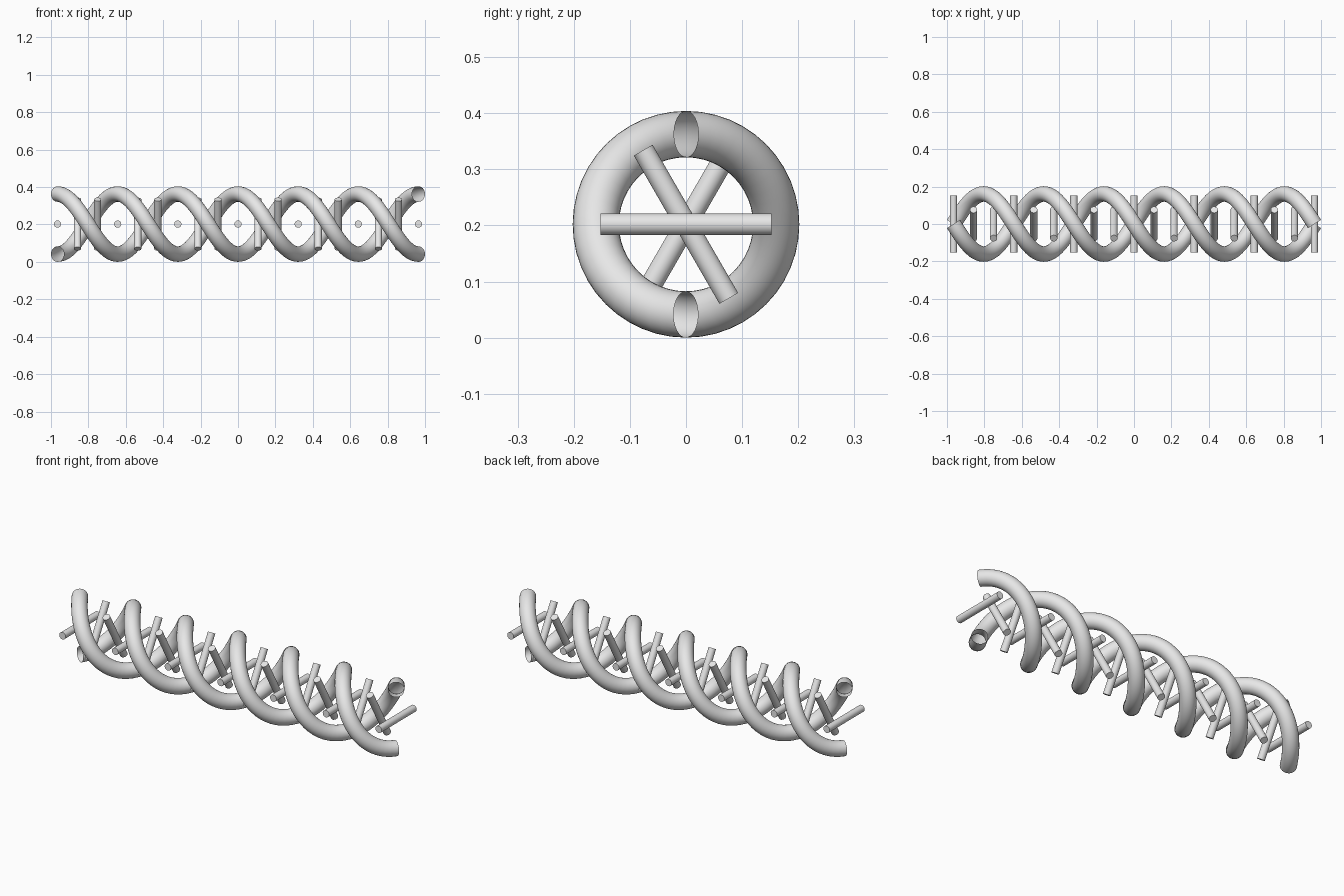
import bpy, bmesh, math
from mathutils import Vector

if "Cube" in bpy.data.objects:
    bpy.data.objects.remove(bpy.data.objects["Cube"])

HALF = 0.965      # half length of the helix axis
TURNS = 3
R = 0.1607        # helix radius
TUBE = 0.0413     # strand thickness (radius)
CZ = R + TUBE     # axis height
STEPS, SIDES = 48 * TURNS, 32

grey = bpy.data.materials.new("light grey")
grey.diffuse_color = (0.8, 0.8, 0.8, 1)
grey.use_nodes = True
grey.node_tree.nodes["Principled BSDF"].inputs["Base Color"].default_value = grey.diffuse_color


def strand(name, phase):
    """Open-ended tube swept along a helix around the x axis."""
    bm = bmesh.new()
    rings = []
    for i in range(STEPS + 1):
        f = i / STEPS
        a = phase + 2 * math.pi * TURNS * f
        radial = Vector((0, math.cos(a), math.sin(a)))
        around = Vector((0, -math.sin(a), math.cos(a)))
        tangent = (Vector((2 * HALF, 0, 0)) + around * (2 * math.pi * TURNS * R)).normalized()
        side = tangent.cross(radial)
        centre = Vector((-HALF + 2 * HALF * f, 0, CZ)) + radial * R
        rings.append([bm.verts.new(centre + TUBE * (radial * math.cos(b) + side * math.sin(b)))
                      for b in (2 * math.pi * k / SIDES for k in range(SIDES))])
    for p, q in zip(rings, rings[1:]):
        for k in range(SIDES):
            n = (k + 1) % SIDES
            bm.faces.new((p[k], p[n], q[n], q[k])).smooth = True
    bmesh.ops.recalc_face_normals(bm, faces=bm.faces)
    me = bpy.data.meshes.new(name)
    bm.to_mesh(me)
    bm.free()
    me.materials.append(grey)
    bpy.context.collection.objects.link(bpy.data.objects.new(name, me))


# Two intertwined strands, half a turn apart
strand("strand_a", math.pi / 2)
strand("strand_b", -math.pi / 2)

# Rungs, six per turn, twisting with the strands
COUNT = 6 * TURNS
for i in range(COUNT + 1):
    a = i * math.pi / 3
    bpy.ops.mesh.primitive_cylinder_add(
        vertices=32, radius=0.0193, depth=0.305,
        location=(-HALF + 2 * HALF * i / COUNT, 0, CZ),
        rotation=(a - math.pi / 2, 0, 0))
    rung = bpy.context.object
    rung.name = f"rung_{i + 1}"
    rung.data.materials.append(grey)
    bpy.ops.object.shade_smooth_by_angle(angle=math.radians(40))
